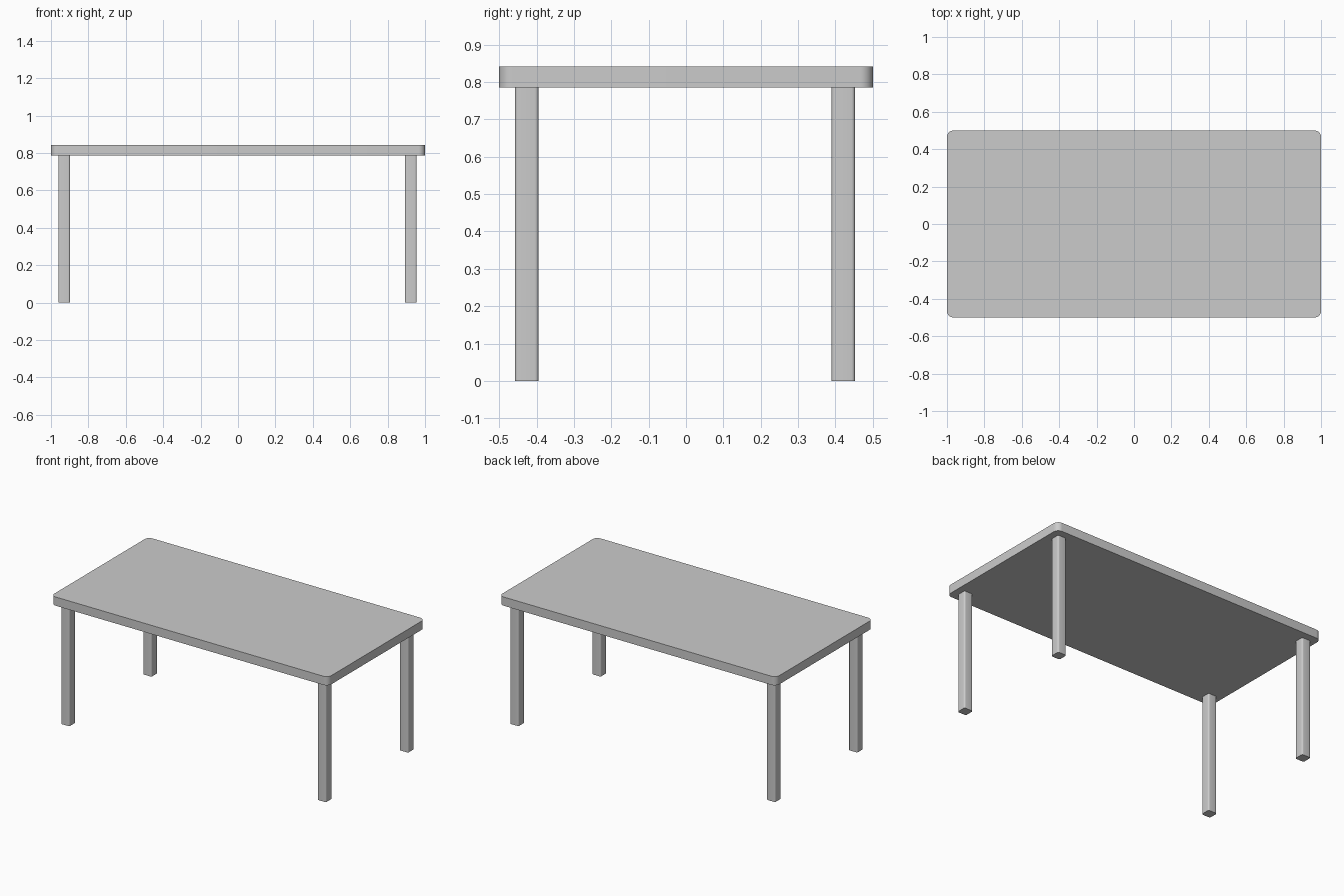
import bpy, bmesh
from math import radians

if "Cube" in bpy.data.objects:
    bpy.data.objects.remove(bpy.data.objects["Cube"])


def rounded_box(name, center, size, radius, segments):
    """Box whose four vertical edges are rounded."""
    bm = bmesh.new()
    bmesh.ops.create_cube(bm, size=1)
    bmesh.ops.scale(bm, vec=size, verts=bm.verts)
    upright = [e for e in bm.edges
               if abs(e.verts[0].co.z - e.verts[1].co.z) > size[2] / 2]
    bmesh.ops.bevel(bm, geom=upright, offset=radius, segments=segments,
                    profile=0.5, affect='EDGES')
    mesh = bpy.data.meshes.new(name)
    bm.to_mesh(mesh)
    bm.free()
    obj = bpy.data.objects.new(name, mesh)
    obj.location = center
    bpy.context.collection.objects.link(obj)
    bpy.ops.object.select_all(action='DESELECT')
    obj.select_set(True)
    bpy.context.view_layer.objects.active = obj
    bpy.ops.object.shade_smooth_by_angle(angle=radians(40))
    return obj


LEG_HEIGHT, TOP_HEIGHT = 0.785, 0.842
LEG_WIDTH = 0.063

# Table top
thickness = TOP_HEIGHT - LEG_HEIGHT
rounded_box("table_top", (0, 0, LEG_HEIGHT + thickness / 2),
            (2, 1, thickness), 0.035, 8)

# Four legs, one near each corner
for side, x in (("left", -0.929), ("right", 0.924)):
    for end, y in (("front", -0.426), ("back", 0.421)):
        rounded_box(f"{end}_{side}_leg", (x, y, LEG_HEIGHT / 2),
                    (LEG_WIDTH, LEG_WIDTH, LEG_HEIGHT), 0.01, 5)
